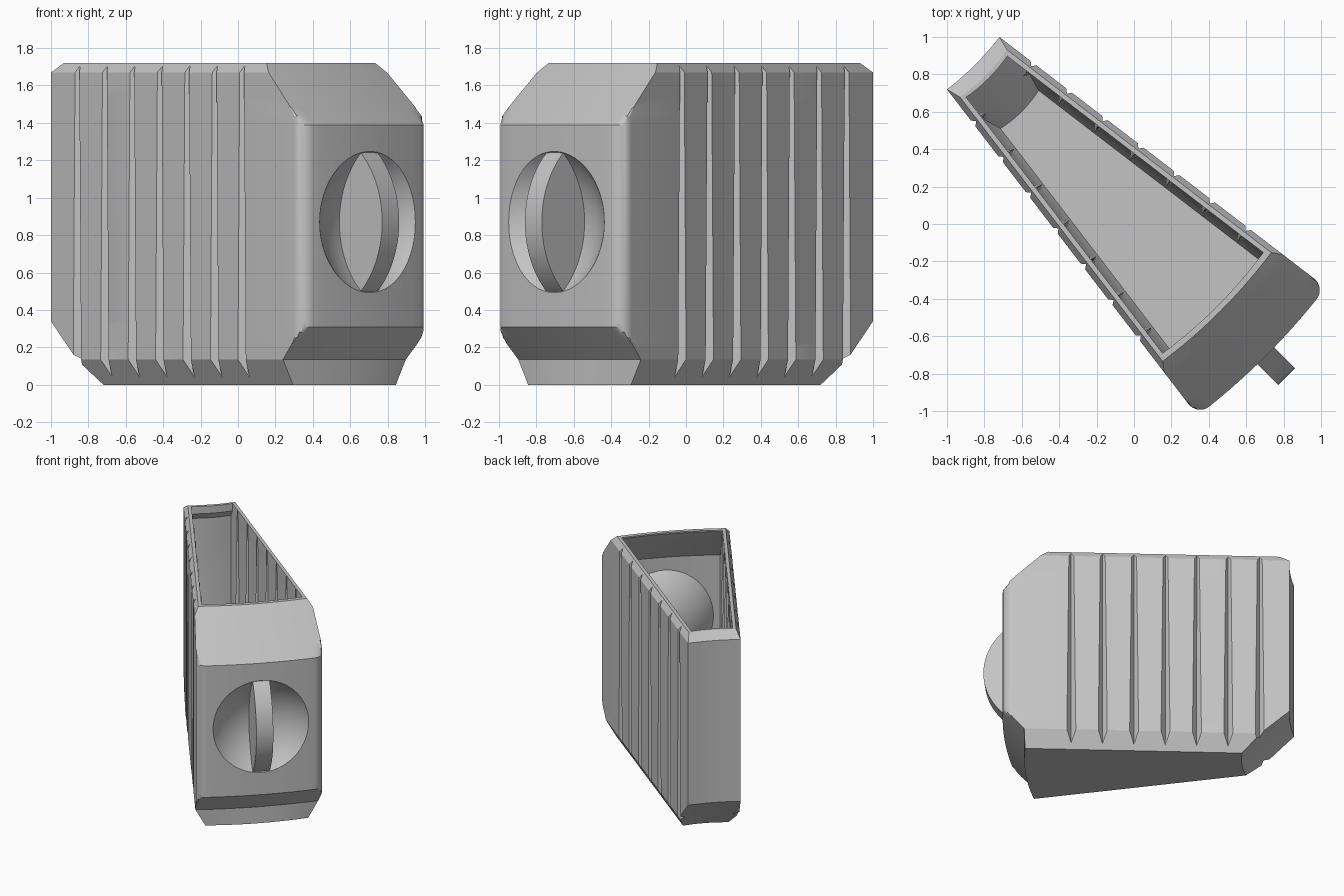
import bpy, bmesh, math
from mathutils import Matrix, Vector

if "Cube" in bpy.data.objects:
    bpy.data.objects.remove(bpy.data.objects["Cube"])

HALF = math.radians(7.5)      # half angle of the wedge
CENTRE = -2.72                # centre of the ring the wedge belongs to
R_FRONT, ROUND = 3.717, 0.08
TURN = Matrix.Rotation(math.radians(-45), 4, "Z")

grey = bpy.data.materials.new("light_grey")
grey.use_nodes = True
grey.diffuse_color = (0.55, 0.55, 0.55, 1)
grey.node_tree.nodes["Principled BSDF"].inputs["Base Color"].default_value = grey.diffuse_color


def finish(name, bm):
    """Turn a bmesh in wedge coordinates into an object."""
    bmesh.ops.remove_doubles(bm, verts=bm.verts, dist=0.0004)
    bmesh.ops.dissolve_degenerate(bm, edges=bm.edges, dist=0.0001)
    bmesh.ops.recalc_face_normals(bm, faces=bm.faces)
    bm.transform(TURN)
    mesh = bpy.data.meshes.new(name)
    bm.to_mesh(mesh)
    bm.free()
    mesh.materials.append(grey)
    obj = bpy.data.objects.new(name, mesh)
    bpy.context.collection.objects.link(obj)
    return obj


def loft(bm, rings):
    """Skin a stack of equal rings and cap both ends."""
    rows = [[bm.verts.new(p) for p in ring] for ring in rings]
    n = len(rows[0])
    for a, b in zip(rows, rows[1:]):
        for i in range(n):
            j = (i + 1) % n
            bm.faces.new((a[i], a[j], b[j], b[i]))
    bm.faces.new(rows[0])
    bm.faces.new(rows[-1])


def plan():
    """Outline as (radius, angle): back arc, rounded corner, front arc, corner."""
    pts = [(0, HALF * (i / 5 - 1)) for i in range(11)]
    corner = []
    for i in range(9):
        a = math.pi / 2 * i / 8
        r = R_FRONT - ROUND + ROUND * math.sin(a)
        corner.append((r, HALF - ROUND * (1 - math.cos(a)) / r))
    end = corner[-1][1]
    front = [(R_FRONT, end * (1 - i / 6)) for i in range(1, 12)]
    return pts + corner + front + [(r, -t) for r, t in reversed(corner)]


def wedge(name, levels):
    """Levels are (z, back radius, front radius, side inset)."""
    fine = []
    for a, b in zip(levels, levels[1:]):
        steps = 6 if a[2] != b[2] else 1
        fine += [[p + (q - p) * k / steps for p, q in zip(a, b)] for k in range(steps)]
    fine.append(levels[-1])
    rings = []
    for z, back, front, inset in fine:
        ring = []
        for r, t in plan():
            r = min(max(r, back), front)
            ring.append((CENTRE + r * math.cos(t), r * math.sin(t) - inset * t / HALF, z))
        rings.append(ring)
    bm = bmesh.new()
    loft(bm, rings)
    return finish(name, bm)


def ribs(name, shift):
    """Seven tapered V-shaped bars along each side, moved inward by shift."""
    bm = bmesh.new()
    for side in (1, -1):
        along = Vector((math.cos(HALF), side * math.sin(HALF), 0))
        inward = Vector((math.sin(HALF), -side * math.cos(HALF), 0))
        for k in range(7):
            u = -0.988 + 0.239 * k
            base = Vector((CENTRE, 0, 0)) + along * ((u - CENTRE) / math.cos(HALF)) + inward * shift
            rings = []
            for z, w, d in ((-0.02, 0.036, 0.052), (1.76, 0.018, 0.02)):
                section = ((w, -0.05), (w, 0), (0, d), (-w, 0), (-w, -0.05))
                rings.append([base + along * a + inward * b + Vector((0, 0, z)) for a, b in section])
            loft(bm, rings)
    return finish(name, bm)


def ball(name, radius):
    bm = bmesh.new()
    bmesh.ops.create_uvsphere(bm, u_segments=72, v_segments=36, radius=radius,
                              matrix=Matrix.Translation((1.33, 0, 0.87)))
    return finish(name, bm)


def combine(obj, cutter, operation="DIFFERENCE"):
    mod = obj.modifiers.new("cut", "BOOLEAN")
    mod.operation, mod.solver, mod.object = operation, "EXACT", cutter
    bpy.context.view_layer.objects.active = obj
    bpy.ops.object.modifier_apply(modifier=mod.name)
    bpy.data.objects.remove(cutter)


# Outer shell with chamfered base, rim and front
body = wedge("drawer_body", [
    (0, 1.89, 3.555, 0.075), (0.135, 1.742, 3.555, 0), (0.31, 1.55, R_FRONT, 0),
    (0.34, 1.517, R_FRONT, 0), (1.39, 1.517, R_FRONT, 0),
    (1.67, 1.517, 3.428, 0), (1.72, 1.596, 3.376, 0.03)])

# Hollow inside, leaving the finger-recess bulge and inner ribs
cavity = wedge("cavity", [
    (0.06, 1.87, 3.5, 0.1), (0.16, 1.76, 3.5, 0.054), (0.33, 1.575, 3.66, 0.054),
    (0.36, 1.57, 3.66, 0.054), (1.37, 1.57, 3.66, 0.054), (1.6, 1.57, 3.44, 0.054),
    (1.66, 1.62, 3.385, 0.056), (1.71, 1.62, 3.345, 0.056), (1.8, 1.62, 3.345, 0.056)])
combine(cavity, ball("bulge", 0.555))
combine(cavity, ribs("inner_ribs", 0.04))
combine(body, cavity)

# Grooves on both sides and the dished finger recess
combine(body, ribs("side_grooves", 0))
combine(body, ball("recess", 0.504))

# Upright finger grip: a disc trimmed to the dish
bm = bmesh.new()
bmesh.ops.create_cone(bm, cap_ends=True, segments=128, radius1=0.504, radius2=0.504, depth=0.128,
                      matrix=Matrix.Translation((0.65, 0, 0.87)) @ Matrix.Rotation(math.pi / 2, 4, "X"))
grip = finish("finger_grip", bm)
combine(grip, ball("grip_trim", 0.512), "INTERSECT")

for obj in (body, grip):
    bpy.ops.object.select_all(action="DESELECT")
    obj.select_set(True)
    bpy.context.view_layer.objects.active = obj
    bpy.ops.object.shade_smooth_by_angle(angle=math.radians(25))
